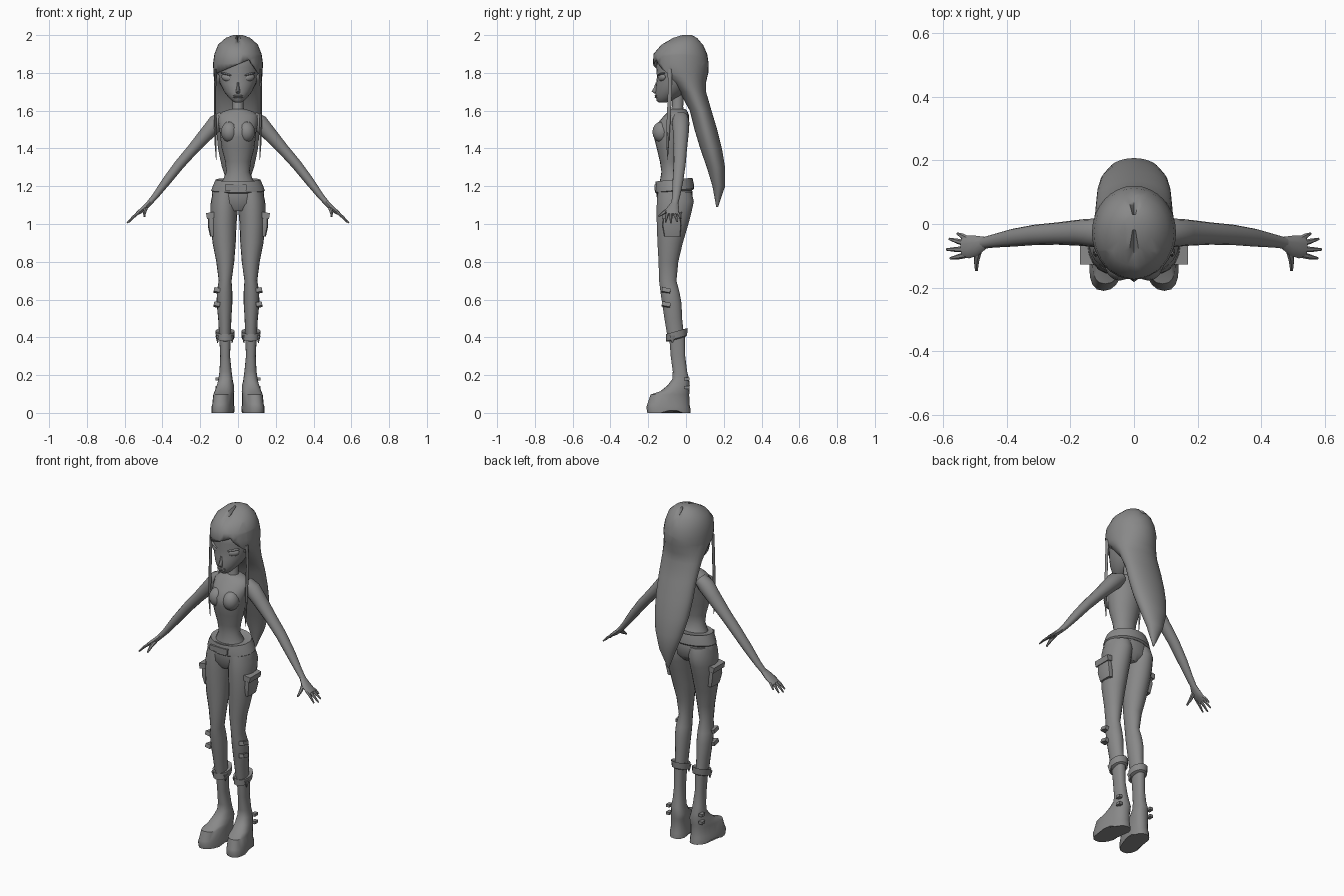
import bpy, bmesh, math
from mathutils import Vector, Matrix

grey = bpy.data.materials.new("plain grey")
grey.diffuse_color = (0.25, 0.25, 0.25, 1)


def finish(name, bm, mirror=False, angle=50):
    bmesh.ops.recalc_face_normals(bm, faces=bm.faces)
    me = bpy.data.meshes.new(name)
    bm.to_mesh(me)
    bm.free()
    me.materials.append(grey)
    ob = bpy.data.objects.new(name, me)
    bpy.context.collection.objects.link(ob)
    if mirror:
        ob.modifiers.new("mirror", 'MIRROR').use_mirror_merge = False
    bpy.ops.object.select_all(action='DESELECT')
    ob.select_set(True)
    bpy.context.view_layer.objects.active = ob
    bpy.ops.object.shade_smooth_by_angle(angle=math.radians(angle))
    return ob


def skin(frames, n=16, p=2.0):
    """Skin rings given as (centre, half-axis u, half-axis v)."""
    bm = bmesh.new()
    rows = []
    for c, u, v in frames:
        row = []
        for i in range(n):
            a = 2 * math.pi * i / n
            ca, sa = math.cos(a), math.sin(a)
            row.append(bm.verts.new(c + u * math.copysign(abs(ca) ** (2 / p), ca)
                                    + v * math.copysign(abs(sa) ** (2 / p), sa)))
        rows.append(row)
    for a, b in zip(rows, rows[1:]):
        for i in range(n):
            j = (i + 1) % n
            bm.faces.new((a[i], a[j], b[j], b[i]))
    bm.faces.new(rows[0])
    bm.faces.new(rows[-1][::-1])
    return bm


def stack(rings, n=16, p=2.0, tilt=0.0):
    """Rings (z, x0, x1, y0, y1) stacked in height."""
    return skin([(Vector(((x0 + x1) / 2, (y0 + y1) / 2, z)), Vector(((x1 - x0) / 2, 0, 0)),
                  Vector((0, (y1 - y0) / 2, tilt * (y1 - y0) / 2)))
                 for z, x0, x1, y0, y1 in rings], n, p)


def centred(rings, **kw):
    """Rings (z, half width, y0, y1) centred on x = 0."""
    return stack([(z, -w, w, a, b) for z, w, a, b in rings], **kw)


def tube(pts, n=10):
    """Points (x, y, z, depth radius, thickness) along a limb."""
    P = [Vector(q[:3]) for q in pts]
    fr = []
    for i, q in enumerate(pts):
        d = (P[min(i + 1, len(P) - 1)] - P[max(i - 1, 0)]).normalized()
        side = (Vector((0, 1, 0)) - d * d.y).normalized()
        fr.append((P[i], side * q[3], d.cross(side) * q[4]))
    return skin(fr, n)


def ball(c, s, rot=None):
    bm = bmesh.new()
    m = Matrix.Translation(c) @ (rot or Matrix()) @ Matrix.Diagonal((*s, 1))
    bmesh.ops.create_uvsphere(bm, u_segments=14, v_segments=8, radius=1, matrix=m)
    return bm


def block(c, s, ry=0.0, rx=0.0):
    bm = bmesh.new()
    m = (Matrix.Translation(c) @ Matrix.Rotation(ry, 4, 'Y') @ Matrix.Rotation(rx, 4, 'X')
         @ Matrix.Diagonal((*s, 1)))
    bmesh.ops.create_cube(bm, size=1, matrix=m)
    return bm


# Torso, bust and neck
finish("torso", centred([
    (1.18, .10, -.145, .02), (1.23, .082, -.138, -.01), (1.275, .062, -.13, -.03),
    (1.33, .068, -.138, -.025), (1.40, .086, -.155, -.01), (1.46, .094, -.170, .004),
    (1.50, .098, -.172, .013), (1.54, .106, -.145, .016), (1.575, .105, -.115, .016),
    (1.595, .08, -.095, .008), (1.61, .035, -.08, -.005)], n=20))
finish("bust", ball((.045, -.128, 1.487), (.046, .05, .056)), True)
finish("neck", centred([(1.58, .04, -.085, -.005), (1.62, .029, -.075, -.015),
                        (1.70, .029, -.075, -.01)], n=12))

# Head with eyes, nose and lips
finish("head", centred([
    (1.642, .014, -.142, -.11), (1.652, .032, -.155, -.075), (1.675, .054, -.160, -.03),
    (1.70, .074, -.162, .0), (1.74, .094, -.158, .04), (1.78, .106, -.154, .07),
    (1.83, .112, -.158, .085), (1.88, .105, -.155, .08), (1.93, .08, -.11, .06)], n=24))
finish("eye", ball((.058, -.126, 1.775), (.033, .016, .02),
                   Matrix.Rotation(.45, 4, 'Z') @ Matrix.Rotation(-.2, 4, 'Y')), True)
finish("eyelid", ball((.058, -.129, 1.793), (.036, .016, .006),
                      Matrix.Rotation(.45, 4, 'Z') @ Matrix.Rotation(-.2, 4, 'Y')), True)
finish("nose", stack([(1.692, -.010, .010, -.168, -.145), (1.702, -.012, .012, -.182, -.145),
                      (1.72, -.008, .008, -.171, -.145), (1.75, -.005, .005, -.16, -.145)], n=8))
for nm, z in (("upper_lip", 1.679), ("lower_lip", 1.671)):
    finish(nm, ball((0, -.158, z), (.026, .009, .0045)))

# Hair: one long shell with a swept fringe opening cut for the face
bm = centred([
    (2.0, .025, -.02, .03), (1.985, .065, -.07, .06), (1.95, .105, -.13, .09),
    (1.90, .125, -.172, .112), (1.85, .132, -.175, .12), (1.80, .130, -.166, .118),
    (1.75, .126, -.09, .106), (1.70, .122, -.035, .106), (1.60, .118, .02, .135),
    (1.50, .115, .045, .165), (1.40, .106, .075, .19), (1.30, .085, .11, .207),
    (1.20, .05, .14, .207), (1.09, .004, .16, .17)], n=32)
for v in bm.verts:
    if abs(v.co.x) < .001 and v.co.z > 1.98:
        v.co.z -= .022
s1, s2 = .07 / .17, -.08 / .055
for co, no in (((0, -.085, 0), (0, 1, 0)), ((.06, 0, 1.87), (-s1, 0, 1)),
               ((.06, 0, 1.87), (-s2, 0, 1))):
    bmesh.ops.bisect_plane(bm, geom=bm.verts[:] + bm.edges[:] + bm.faces[:],
                           plane_co=co, plane_no=no)
cut = []
for f in bm.faces:
    c = f.calc_center_median()
    edge = 1.87 + (c.x - .06) * (s1 if c.x < .06 else s2)
    if c.y < -.085 and c.z < edge:
        cut.append(f)
bmesh.ops.delete(bm, geom=cut, context='FACES')
hair = finish("hair", bm)
sol = hair.modifiers.new("thickness", 'SOLIDIFY')
sol.thickness = .008

# Thin strands hanging beside the face
finish("side_strand", tube([(.118, -.085, 1.82, .012, .006), (.122, -.085, 1.70, .011, .007),
                            (.121, -.092, 1.55, .010, .007), (.119, -.097, 1.42, .007, .005),
                            (.116, -.097, 1.34, .001, .001)], 6), True)

# Arms, palms and fingers
finish("arm", tube([
    (.075, -.03, 1.565, .042, .035), (.115, -.028, 1.535, .046, .046),
    (.16, -.027, 1.485, .042, .040), (.24, -.03, 1.395, .035, .031),
    (.31, -.034, 1.315, .032, .028), (.38, -.043, 1.225, .028, .024),
    (.44, -.053, 1.145, .021, .017), (.475, -.06, 1.105, .018, .014)], 14), True)
finish("palm", tube([(.465, -.058, 1.115, .018, .014), (.495, -.068, 1.085, .032, .014),
                     (.52, -.072, 1.065, .036, .012), (.54, -.073, 1.05, .032, .008)], 10), True)
for nm, y0, x1, y1, z1 in (("little_finger", -.047, .555, -.03, 1.03),
                           ("ring_finger", -.063, .58, -.047, 1.012),
                           ("middle_finger", -.08, .588, -.08, 1.005),
                           ("index_finger", -.097, .577, -.108, 1.01)):
    finish(nm, tube([(.522, y0, 1.062, .009, .008),
                     ((.522 + x1) / 2, (y0 + y1) / 2, (1.062 + z1) / 2 + .004, .0085, .0075),
                     (x1, y1, z1, .004, .004)], 6), True)
finish("thumb", tube([(.488, -.08, 1.085, .012, .012), (.495, -.115, 1.062, .010, .009),
                      (.495, -.146, 1.04, .004, .005)], 6), True)

# Hips, waistband and belt plate
finish("hips", centred([
    (1.225, .112, -.15, .025), (1.17, .138, -.157, .034), (1.11, .14, -.152, .032),
    (1.07, .06, -.13, .0)], n=24))
finish("waistband", centred([
    (1.232, .108, -.152, .028), (1.235, .118, -.160, .034), (1.205, .132, -.165, .041),
    (1.178, .142, -.165, .043), (1.17, .132, -.155, .034)], n=24, tilt=.1), angle=35)
finish("belt_plate", block((-.012, -.162, 1.193), (.115, .012, .03)))

# Legs with seat and knees
finish("leg", stack([
    (1.17, .0, .132, -.15, .03), (1.12, .0, .144, -.156, .043), (1.06, .003, .146, -.157, .03),
    (1.0, .008, .144, -.156, .014), (.9, .012, .135, -.152, -.016), (.8, .02, .115, -.146, -.04),
    (.7, .034, .102, -.143, -.05), (.64, .030, .112, -.136, -.034), (.58, .030, .113, -.127, -.023),
    (.5, .035, .105, -.115, -.02), (.41, .038, .10, -.1, -.01)], n=18), True)

# Cargo pockets and knee straps
finish("pocket", stack([(1.05, .125, .158, -.12, -.03), (.99, .12, .160, -.125, -.025),
                        (.935, .115, .148, -.115, -.03)], n=12, p=4), True, 35)
finish("pocket_flap", block((.146, -.075, 1.045), (.042, .105, .032), .15), True)
for nm, z in (("upper_strap", .648), ("lower_strap", .573)):
    finish(nm, block((.112, -.105, z), (.032, .045, .022), -.2, -.2), True)

# Flared trouser cuff, higher at the back, with hanging points
finish("cuff", stack([
    (.428, .034, .103, -.095, .0), (.433, .018, .12, -.106, .008),
    (.395, .020, .115, -.106, .006), (.39, .036, .10, -.09, -.005)],
    n=12, tilt=.28), True, 35)
for nm, x in (("outer_cuff_point", .108), ("inner_cuff_point", .031)):
    finish(nm, stack([(.41, x - .012, x + .012, -.09, -.05),
                      (.37, x - .002, x + .002, -.075, -.071)], n=6), True)

# Platform boots with toes turned out
bm = stack([
    (.42, .038, .10, -.09, -.006), (.3, .042, .094, -.081, -.004), (.22, .034, .098, -.070, .006),
    (.18, .029, .104, -.072, .016), (.145, .025, .114, -.098, .02), (.115, .022, .122, -.135, .018),
    (.097, .021, .124, -.188, .017), (.045, .020, .128, -.205, .018), (.03, .018, .132, -.21, .022),
    (0, .018, .132, -.205, .025)], n=20, p=2.4)
for v in bm.verts:
    if v.co.z < .16:
        v.co.x -= (v.co.y + .06) * .14
    if v.co.z < .001 and -.11 < v.co.y < -.04:
        v.co.z += .012
finish("boot", bm, True, 40)
for nm, z in (("upper_buckle", .18), ("lower_buckle", .135)):
    finish(nm, block((.108, .004, z), (.022, .03, .016)), True)
